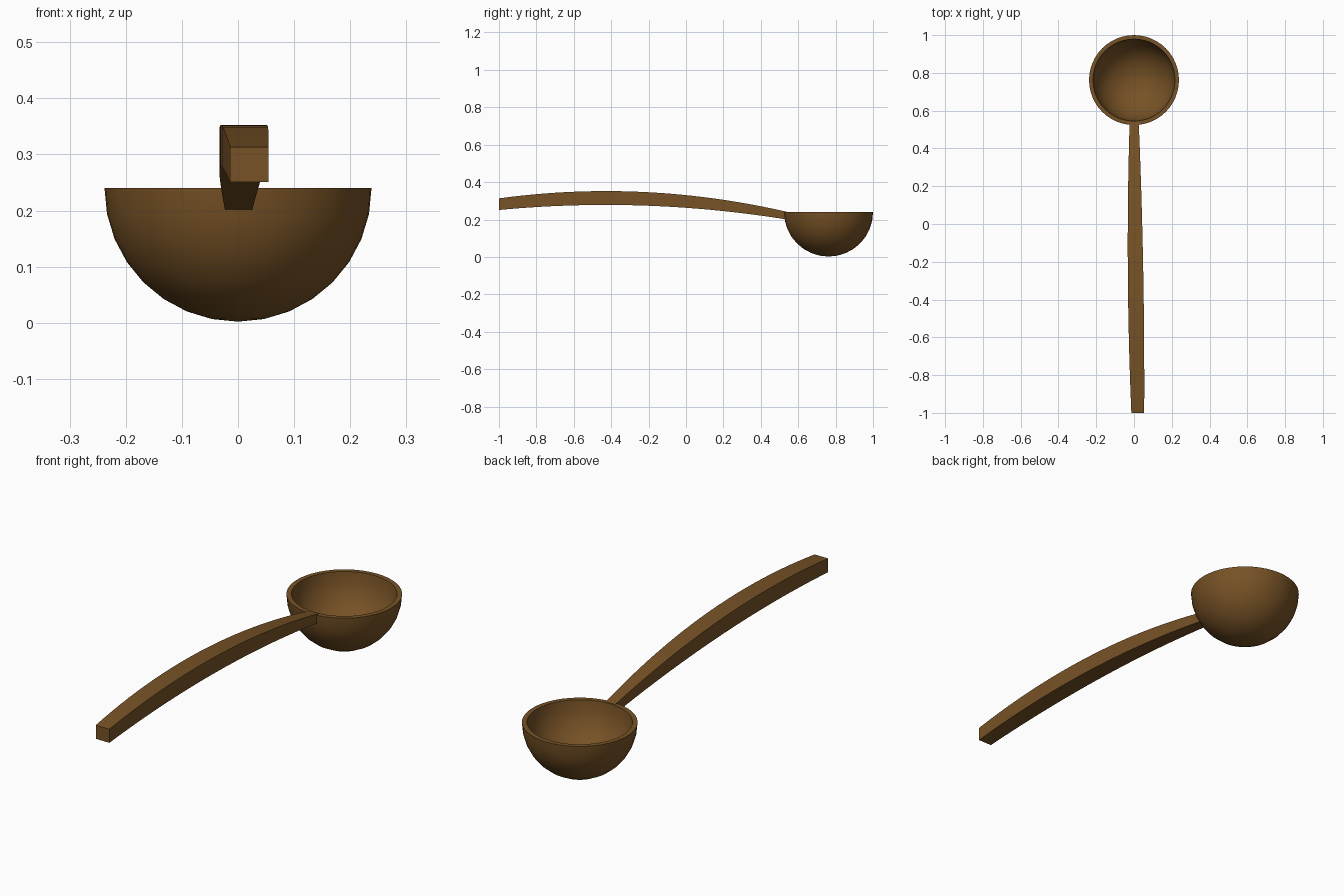
import bpy, bmesh, math

if "Cube" in bpy.data.objects:
    bpy.data.objects.remove(bpy.data.objects["Cube"])

wood = bpy.data.materials.new("brown wood")
wood.diffuse_color = (0.185, 0.085, 0.019, 1)
wood.use_nodes = True
wood.node_tree.nodes["Principled BSDF"].inputs["Base Color"].default_value = wood.diffuse_color


def make_object(name, bm, angle):
    bmesh.ops.recalc_face_normals(bm, faces=bm.faces)
    mesh = bpy.data.meshes.new(name)
    bm.to_mesh(mesh)
    bm.free()
    mesh.materials.append(wood)
    ob = bpy.data.objects.new(name, mesh)
    bpy.context.collection.objects.link(ob)
    bpy.ops.object.select_all(action='DESELECT')
    ob.select_set(True)
    bpy.context.view_layer.objects.active = ob
    bpy.ops.object.shade_smooth_by_angle(angle=math.radians(angle))
    return ob


def quadratic(points, y):
    # smooth curve through three (y, value) points
    total = 0
    for i, (yi, v) in enumerate(points):
        for j, (yj, _) in enumerate(points):
            if i != j:
                v *= (y - yj) / (yi - yj)
        total += v
    return total


# bowl: hollow hemisphere spun from an outer and inner arc
RIM, OUTER, INNER, STEPS = 0.24, 0.238, 0.217, 8
arc = [i / STEPS * math.pi / 2 for i in range(STEPS + 1)]
profile = [(OUTER * math.sin(a), RIM - OUTER * math.cos(a)) for a in arc]
profile += [(INNER * math.sin(a), RIM - INNER * math.cos(a)) for a in reversed(arc)]
bm = bmesh.new()
verts = [bm.verts.new((0, -r, z)) for r, z in profile]
edges = [bm.edges.new(pair) for pair in zip(verts, verts[1:])]
bmesh.ops.spin(bm, geom=verts + edges, cent=(0, 0, 0), axis=(0, 0, 1),
               angle=2 * math.pi, steps=48)
bmesh.ops.remove_doubles(bm, verts=bm.verts, dist=0.0005)
bmesh.ops.dissolve_degenerate(bm, edges=bm.edges, dist=0.0001)
bowl = make_object("bowl", bm, 35)
bowl.location = (0, 0.762, 0)

# handle: arched, tapering square bar whose end is buried in the bowl wall
left = [(-1, -0.014), (-0.2, -0.033), (0.54, -0.023)]
right = [(-1, 0.054), (-0.2, 0.048), (0.54, 0.025)]
top = [(-1, 0.313), (-0.42, 0.352), (0.54, 0.241)]
bottom = [(-1, 0.251), (-0.42, 0.278), (0.54, 0.200)]
bm = bmesh.new()
rings = []
for i in range(25):
    y = -1 + 1.54 * i / 24
    x0, x1, z1, z0 = (quadratic(c, y) for c in (left, right, top, bottom))
    rings.append([bm.verts.new(p) for p in
                  ((x0, y, z0), (x1, y, z0), (x1, y, z1), (x0, y, z1))])
for a, b in zip(rings, rings[1:]):
    for k in range(4):
        n = (k + 1) % 4
        bm.faces.new((a[k], a[n], b[n], b[k]))
bm.faces.new(rings[0])
bm.faces.new(rings[-1])
make_object("handle", bm, 35)
